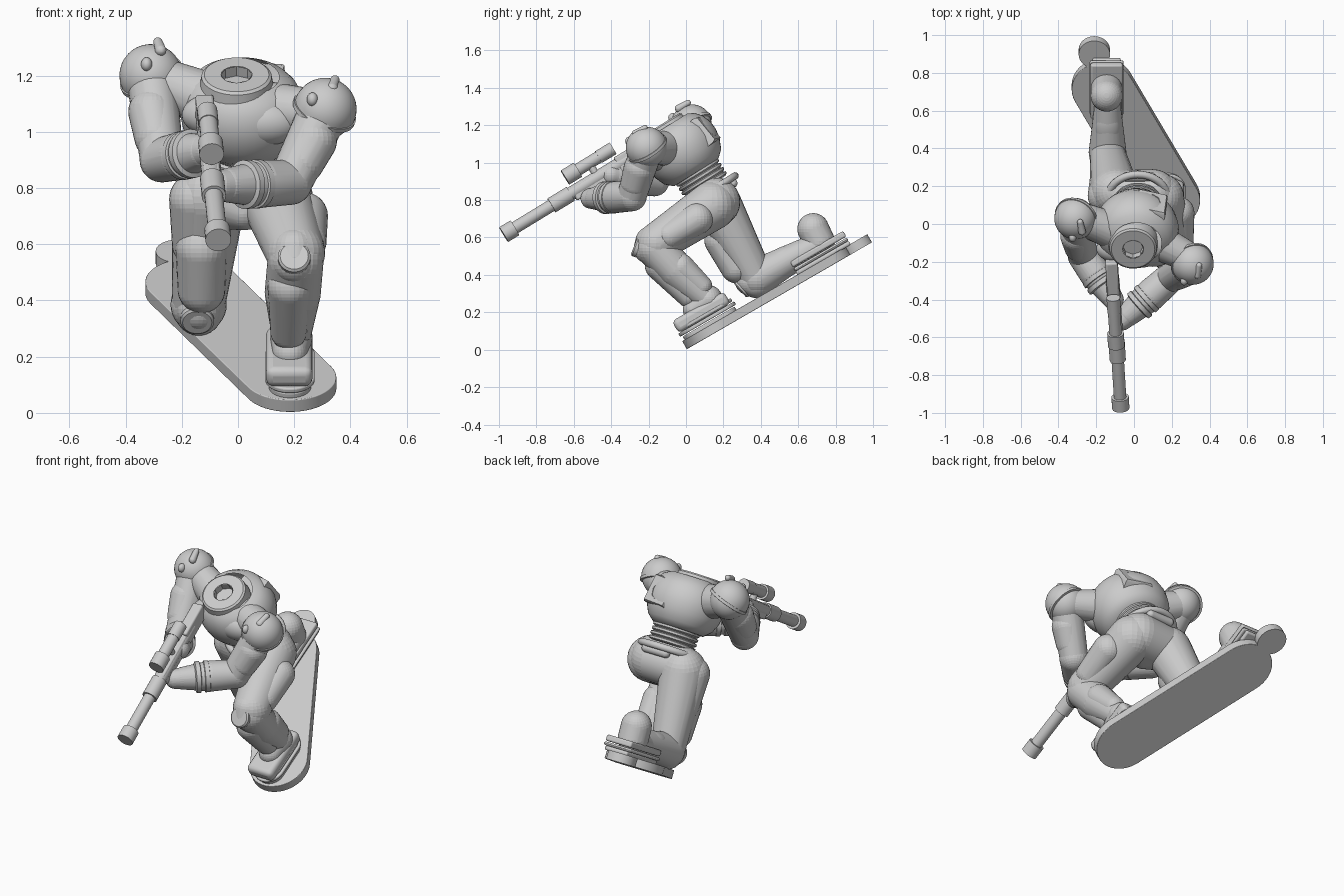
import bpy, bmesh, math
from mathutils import Vector, Matrix

old = bpy.data.objects.get("Cube")
if old:
    bpy.data.objects.remove(old)

grey = bpy.data.materials.new("plain grey")
grey.use_nodes = True
GREY = (0.6, 0.6, 0.6, 1)
grey.diffuse_color = GREY
grey.node_tree.nodes["Principled BSDF"].inputs["Base Color"].default_value = GREY


def finish(name, bm, matrix=None, bevel=0, angle=35):
    if matrix:
        bm.transform(matrix)
    bmesh.ops.recalc_face_normals(bm, faces=bm.faces)
    mesh = bpy.data.meshes.new(name)
    bm.to_mesh(mesh)
    bm.free()
    mesh.materials.append(grey)
    ob = bpy.data.objects.new(name, mesh)
    bpy.context.collection.objects.link(ob)
    if bevel:
        mod = ob.modifiers.new("soft edge", "BEVEL")
        mod.width, mod.segments = bevel, 3
    bpy.context.view_layer.objects.active = ob
    ob.select_set(True)
    bpy.ops.object.shade_smooth_by_angle(angle=math.radians(angle))
    ob.select_set(False)
    return ob


def frame(origin, axis, side=(1, 0, 0)):
    """Matrix whose z runs along axis and whose x lies near side."""
    z = Vector(axis).normalized()
    y = z.cross(Vector(side)).normalized()
    m = Matrix((y.cross(z), y, z)).transposed().to_4x4()
    m.translation = Vector(origin)
    return m


def limb(name, *balls):
    """Rounded shape wrapped around balls given as (centre, radius)."""
    bm = bmesh.new()
    for c, r in balls:
        bmesh.ops.create_uvsphere(bm, u_segments=28, v_segments=18, radius=r,
                                  matrix=Matrix.Translation(c))
    out = bmesh.ops.convex_hull(bm, input=bm.verts[:])
    inner = {v for v in out["geom_interior"] if isinstance(v, bmesh.types.BMVert)}
    bmesh.ops.delete(bm, geom=list(inner), context="VERTS")
    return finish(name, bm, angle=50)


def ellipsoid(name, matrix, size):
    bm = bmesh.new()
    bmesh.ops.create_uvsphere(bm, u_segments=32, v_segments=20, radius=1)
    return finish(name, bm, matrix @ Matrix.Diagonal((*size, 1)))


def lathe(name, profile, matrix, sides=40, sx=1, angle=35):
    bm = bmesh.new()
    verts = [bm.verts.new((r, 0, z)) for r, z in profile]
    edges = [bm.edges.new(p) for p in zip(verts, verts[1:])]
    bmesh.ops.spin(bm, geom=verts + edges, axis=(0, 0, 1), cent=(0, 0, 0),
                   angle=math.tau, steps=sides, use_duplicate=False)
    bmesh.ops.remove_doubles(bm, verts=bm.verts, dist=0.0005)
    return finish(name, bm, matrix @ Matrix.Diagonal((sx, 1, 1, 1)), angle=angle)


def rod(name, a, b, r, sides=24):
    a, b = Vector(a), Vector(b)
    h = (b - a).length
    return lathe(name, [(0, 0), (r, 0), (r, h), (0, h)], frame(a, b - a), sides)


def box(name, matrix, size, bevel=0.01):
    bm = bmesh.new()
    bmesh.ops.create_cube(bm, size=1)
    return finish(name, bm, matrix @ Matrix.Diagonal((*size, 1)), bevel)


def slab(name, outline, low, high, matrix, bevel=0.006):
    bm = bmesh.new()
    face = bm.faces.new([bm.verts.new((x, y, low)) for x, y in outline])
    top = bmesh.ops.extrude_face_region(bm, geom=[face])["geom"]
    bmesh.ops.translate(bm, vec=(0, 0, high - low),
                        verts=[v for v in top if isinstance(v, bmesh.types.BMVert)])
    return finish(name, bm, matrix, bevel)


def stadium(a, b, r, n=24):
    """Outline of a rounded strip from a to b."""
    a, b = Vector(a), Vector(b)
    start = math.atan2((b - a).y, (b - a).x)
    pts = []
    for c, turn in ((b, -0.5), (a, 0.5)):
        for i in range(n + 1):
            t = start + math.pi * (turn + i / n)
            pts.append((c.x + r * math.cos(t), c.y + r * math.sin(t)))
    return pts


# Sloping board with a small round tab at its upper end
slope = Matrix.Rotation(math.radians(30), 4, "X")
slab("board", stadium((0.185, 0.17), (-0.165, 0.85), 0.165), 0, 0.05, slope, 0.003)
rod("board_tab", slope @ Vector((-0.21, 1.065, 0)), slope @ Vector((-0.21, 1.065, 0.05)), 0.083, 40)

# Boots and bindings
for i, (r, low, high) in enumerate(((0.075, 0.045, 0.07), (0.088, 0.075, 0.095), (0.08, 0.1, 0.12))):
    slab(f"left_binding_{i}", stadium((0.185, 0.095), (0.185, 0.265), r), low, high, slope)
for i, (w, low, high) in enumerate(((0.15, 0.045, 0.07), (0.18, 0.07, 0.09), (0.17, 0.095, 0.13))):
    box(f"right_binding_{i}", slope @ Matrix.Translation((-0.145, 0.88, (low + high) / 2)), (w, 0.33, high - low))
box("left_boot", slope @ Matrix.Translation((0.182, 0.17, 0.132)), (0.165, 0.32, 0.075), 0.025)
limb("left_instep", ((0.185, 0.045, 0.215), 0.062), ((0.19, 0.12, 0.27), 0.075))
limb("right_boot", ((-0.14, 0.52, 0.45), 0.07), ((-0.14, 0.7, 0.56), 0.075))
limb("right_heel", ((-0.145, 0.68, 0.645), 0.085), ((-0.145, 0.71, 0.58), 0.085))

# Left leg, bent forward
limb("left_thigh", ((0.135, 0.14, 0.77), 0.13), ((0.205, -0.16, 0.57), 0.105))
limb("left_shin", ((0.205, -0.17, 0.545), 0.1), ((0.195, -0.06, 0.43), 0.1), ((0.19, 0.1, 0.28), 0.07))
limb("left_knee_guard", ((0.2, -0.2, 0.54), 0.08), ((0.2, -0.19, 0.58), 0.08))
lathe("left_knee_disc", [(0, 0), (0.058, 0), (0.058, 0.02), (0.05, 0.028), (0, 0.028)],
      frame((0.2, -0.25, 0.548), (0, -0.9, 0.35)))
limb("left_thigh_plate", ((0.235, 0.06, 0.70), 0.085), ((0.24, -0.09, 0.61), 0.075))
limb("left_shin_plate", ((0.185, -0.14, 0.45), 0.08), ((0.18, 0.015, 0.29), 0.065))
limb("left_calf_plate", ((0.22, -0.03, 0.44), 0.075), ((0.21, 0.08, 0.34), 0.06))

# Right leg, kneeling
limb("right_thigh", ((-0.1, 0.17, 0.77), 0.13), ((-0.14, 0.37, 0.39), 0.095))
limb("right_shin", ((-0.14, 0.38, 0.385), 0.1), ((-0.14, 0.62, 0.52), 0.07))
limb("right_thigh_plate", ((-0.13, 0.19, 0.585), 0.092), ((-0.13, 0.27, 0.44), 0.085))
limb("right_hip_plate", ((-0.15, 0.15, 0.76), 0.095), ((-0.155, 0.23, 0.6), 0.08))
limb("right_knee_guard", ((-0.14, 0.34, 0.37), 0.08), ((-0.14, 0.38, 0.36), 0.085))
lathe("right_knee_disc", [(0, -0.02), (0.06, -0.02), (0.06, 0), (0.052, 0.006), (0, 0.006)],
      frame((-0.145, 0.29, 0.325), (0, -0.75, -0.66)))
ellipsoid("right_calf_plate", frame((-0.14, 0.5, 0.49), (0, -0.5, 0.87)), (0.07, 0.12, 0.05))

# Hips, belt and ribbed waist, leaning forward
LEAN = Vector((0, -0.53, 0.85)).normalized()
limb("hips", ((-0.07, 0.16, 0.78), 0.125), ((0.1, 0.16, 0.79), 0.13), ((0.02, 0.1, 0.72), 0.07))
ring = [(0.02 * math.cos(t * math.tau / 10) + 0.15, 0.02 * math.sin(t * math.tau / 10)) for t in range(11)]
lathe("belt", ring, frame((0.02, 0.135, 0.85), LEAN), sx=1.05, angle=60)
ribs = [(0, -0.02)]
for i in range(5):
    ribs += [(0.118, i * 0.026 - 0.02), (0.132, i * 0.026 - 0.012), (0.132, i * 0.026), (0.118, i * 0.026 + 0.005)]
lathe("waist", ribs + [(0, 0.1)], frame((0.02, 0.1, 0.885), LEAN))
limb("back_roll", ((-0.04, 0.25, 0.89), 0.025), ((0.09, 0.25, 0.89), 0.025))

# Chest, shoulder bars and collar
chest = [(0, 0), (0.14, 0.01), (0.178, 0.045), (0.202, 0.1), (0.211, 0.155), (0.206, 0.205),
         (0.188, 0.25), (0.16, 0.283), (0.125, 0.302)]
lathe("chest", chest, frame((0.015, 0.06, 0.94), LEAN, (1, -0.35, 0)), sx=1.06, angle=60)
limb("right_collar_bar", ((-0.28, 0.03, 1.18), 0.085), ((-0.1, -0.04, 1.11), 0.1))
limb("left_collar_bar", ((0.28, -0.17, 1.07), 0.08), ((0.1, -0.08, 1.08), 0.1))
for s, x, y, z in (("right", -0.08, -0.13, 1.06), ("left", 0.1, -0.15, 1.03)):
    ellipsoid(f"{s}_breast", frame((x, y, z), LEAN), (0.12, 0.075, 0.08))
neck = frame((-0.005, -0.118, 1.178), LEAN)
lathe("collar", [(0.135, -0.04), (0.125, 0.022), (0.115, 0.03), (0.055, 0.03)], neck)
lathe("neck_socket", [(0.056, 0.03), (0.056, -0.01), (0, -0.01)], neck, 8)

# Square back plate with an eight-sided socket
pack = frame((0.078, 0.06, 1.135), (0.2, 0.74, 0.63), (1, -0.36, -0.18))
bm = bmesh.new()
def loop(points, size, z):
    return [bm.verts.new((x * size, y * size, z)) for x, y in points]
square = ((1, 0), (1, 1), (0, 1), (-1, 1), (-1, 0), (-1, -1), (0, -1), (1, -1))
octagon = [(math.cos(i * math.tau / 8), 1.2 * math.sin(i * math.tau / 8)) for i in range(8)]
loops = [loop(square, 0.085, -0.06), loop(square, 0.082, 0.068), loop(square, 0.074, 0.083),
         loop(octagon, 0.046, 0.083), loop(octagon, 0.046, 0.03)]
for a, b in zip(loops, loops[1:]):
    for i in range(8):
        bm.faces.new((a[i], a[(i + 1) % 8], b[(i + 1) % 8], b[i]))
bm.faces.new(loops[-1])
finish("back_plate", bm, pack)

# Arms: shoulder, elbow, hand, front stud, top horn
arms = {
    "right": ((-0.31, 0.03, 1.2), (-0.27, -0.17, 0.9), (-0.13, -0.37, 0.93),
              (-0.325, -0.07, 1.24), (-0.285, 0.01, 1.32)),
    "left": ((0.31, -0.21, 1.08), (0.185, -0.29, 0.82), (-0.03, -0.48, 0.81),
             (0.265, -0.3, 1.115), (0.345, -0.22, 1.185)),
}
for s, (sh, el, ha, stud, horn) in arms.items():
    sh, el, ha, horn = Vector(sh), Vector(el), Vector(ha), Vector(horn)
    sign = 1 if sh.x > 0 else -1
    out = Vector((sign, -0.2, 0.45)).normalized()
    limb(f"{s}_upper_arm", (sh, 0.09), (el, 0.078))
    limb(f"{s}_forearm", (el, 0.08), (el.lerp(ha, 0.45), 0.085), (ha, 0.062))
    limb(f"{s}_arm_plate", (sh.lerp(el, 0.45) + out * 0.015, 0.085), (sh.lerp(el, 0.75) + out * 0.012, 0.078))
    limb(f"{s}_hand", (ha, 0.06), (ha + (ha - el) * 0.15, 0.055))
    for k in (0.55, 0.72):
        p = el.lerp(ha, k)
        lathe(f"{s}_cuff", [(0.07, -0.018), (0.087, -0.012), (0.087, 0.012), (0.07, 0.018)], frame(p, ha - el, (0, 0, 1)))
    # domed shoulder guard with a rim, over a round joint
    dome = [(0.112 * math.cos(i * math.pi / 24), 0.112 * math.sin(i * math.pi / 24)) for i in range(13)]
    lathe(f"{s}_shoulder_guard", [(0, -0.02), (0.1, -0.02), (0.117, -0.016), (0.117, 0)] + dome,
          frame(sh, (sign * 0.35, -0.5, 0.8), (0, 1, 0.5)))
    ellipsoid(f"{s}_shoulder", frame(sh, (0, 0, 1)), (0.105, 0.108, 0.108))
    ellipsoid(f"{s}_stud", frame(stud, (0, 0, 1)), (0.02, 0.025, 0.025))
    limb(f"{s}_horn", (horn, 0.016), (horn + Vector((-0.01 * sign, -0.05, -0.03)), 0.02))

# Rifle, laid out along its barrel line
muzzle, butt = Vector((-0.07, -0.975, 0.615)), Vector((-0.12, -0.18, 1.1))
length = (butt - muzzle).length
def along(t, up=0):
    return muzzle.lerp(butt, t / length) + Vector((0, -0.52, 0.85)) * up
for name, a, b, r in (("muzzle", 0, 0.07, 0.046), ("barrel", 0.06, 0.33, 0.033),
                      ("barrel_sleeve", 0.3, 0.42, 0.043), ("receiver_tube", 0.4, 0.8, 0.036)):
    rod(name, along(a), along(b), r)
box("receiver", frame(along(0.58, -0.01), butt - muzzle), (0.06, 0.08, 0.3))
box("stock", frame(along(0.82), butt - muzzle), (0.065, 0.09, 0.21))
for name, a, b, r in (("scope_front", 0.44, 0.52, 0.044), ("scope_tube", 0.5, 0.68, 0.033), ("scope_rear", 0.65, 0.74, 0.036)):
    rod(name, along(a, 0.09), along(b, 0.09), r)
rod("scope_mount", along(0.59), along(0.59, 0.09), 0.02)
